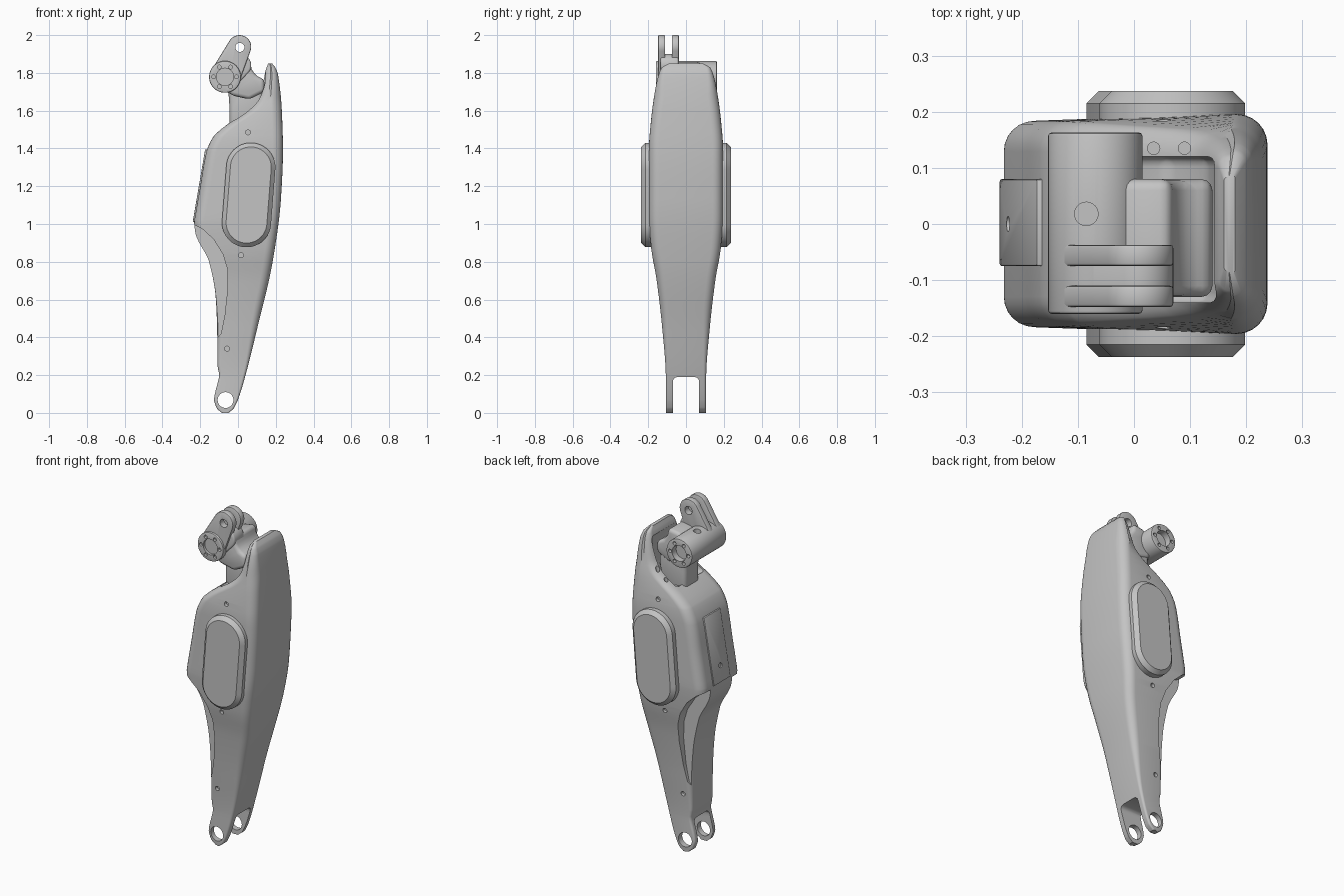
import bpy, bmesh
from math import sin, cos, pi, radians
from mathutils import Vector
from mathutils.geometry import convex_hull_2d

if "Cube" in bpy.data.objects:
    bpy.data.objects.remove(bpy.data.objects["Cube"])

grey = bpy.data.materials.new("plain grey")
grey.use_nodes = True
grey.diffuse_color = (0.55, 0.55, 0.55, 1)
grey.node_tree.nodes["Principled BSDF"].inputs["Base Color"].default_value = grey.diffuse_color


def activate(ob):
    bpy.ops.object.select_all(action='DESELECT')
    ob.select_set(True)
    bpy.context.view_layer.objects.active = ob


def finish(name, bm):
    bmesh.ops.recalc_face_normals(bm, faces=bm.faces)
    me = bpy.data.meshes.new(name)
    bm.to_mesh(me)
    bm.free()
    ob = bpy.data.objects.new(name, me)
    bpy.context.collection.objects.link(ob)
    me.materials.append(grey)
    return ob


def circle(x, z, r, n=40):
    return [(x + r * cos(2 * pi * i / n), z + r * sin(2 * pi * i / n)) for i in range(n)]


def hull(points):
    return [points[i] for i in convex_hull_2d(points)]


def prism(name, outline, y0, y1, bevel=0, segments=3):
    """Extrude an x-z outline along y, with optional rounded edges."""
    bm = bmesh.new()
    near = [bm.verts.new((x, y0, z)) for x, z in outline]
    far = [bm.verts.new((x, y1, z)) for x, z in outline]
    bm.faces.new(near)
    bm.faces.new(far)
    for i in range(len(near)):
        bm.faces.new((near[i - 1], near[i], far[i], far[i - 1]))
    ob = finish(name, bm)
    if bevel:
        mod = ob.modifiers.new("edges", 'BEVEL')
        mod.width, mod.segments, mod.limit_method = bevel, segments, 'ANGLE'
        mod.angle_limit = radians(25)
        activate(ob)
        bpy.ops.object.modifier_apply(modifier=mod.name)
    return ob


def rod(x, z, r, y0, y1):
    return prism("cutter", circle(x, z, r, 24), y0, y1)


def turned_rod(place, r, depth, rotation):
    bpy.ops.mesh.primitive_cylinder_add(vertices=24, radius=r, depth=depth, location=place, rotation=rotation)
    return bpy.context.object


def cut(target, cutters):
    for cutter in cutters:
        cutter.hide_render = True
        mod = target.modifiers.new("cut", 'BOOLEAN')
        mod.operation, mod.solver, mod.object = 'DIFFERENCE', 'EXACT', cutter
        activate(target)
        bpy.ops.object.modifier_apply(modifier=mod.name)
        bpy.data.objects.remove(cutter)


def smooth_curve(points):
    """Monotone cubic through (z, value) points."""
    slopes = [(b[1] - a[1]) / (b[0] - a[0]) for a, b in zip(points, points[1:])]
    tangents = [slopes[0]]
    for s, t in zip(slopes, slopes[1:]):
        tangents.append(2 * s * t / (s + t) if s * t > 0 else 0)
    tangents.append(slopes[-1])

    def value(z):
        i = max(k for k in range(len(slopes)) if k == 0 or points[k][0] <= z)
        (a, p), (b, q) = points[i], points[i + 1]
        h, t = b - a, (z - a) / (b - a)
        return (p * (1 + 2 * t) * (1 - t) ** 2 + q * t * t * (3 - 2 * t)
                + h * t * (1 - t) * (tangents[i] * (1 - t) - tangents[i + 1] * t))
    return value


# Shell profiles by height
back_points = [(0, -.085), (.02, -.11), (.07, -.127), (.12, -.118), (.2, -.1), (.25, -.108),
               (.42, -.11), (.6, -.117), (.8, -.153), (.95, -.225), (1.01, -.232), (1.05, -.226),
               (1.2, -.2), (1.38, -.168), (1.46, -.132), (1.53, -.053), (1.59, .037),
               (1.65, .095), (1.74, .127), (1.82, .148), (1.85, .16)]
front_points = [(0, -.05), (.02, -.025), (.07, 0), (.2, .04), (.44, .1), (.81, .185),
                (1.13, .227), (1.39, .238), (1.6, .232), (1.79, .212), (1.83, .197), (1.85, .18)]
width_points = [(0, .105), (.2, .107), (.44, .125), (.7, .155), (.88, .185), (1.05, .196),
                (1.4, .196), (1.55, .185), (1.7, .165), (1.79, .145), (1.83, .127), (1.85, .09)]
round_points = [(0, .01), (.2, .015), (.6, .045), (1.2, .055), (1.85, .055)]
back, front, width, rounding = map(smooth_curve, (back_points, front_points, width_points, round_points))

# Main shell, lofted through rounded sections
levels = sorted({p[0] for p in back_points + front_points} | {round(i * .03, 2) for i in range(61)})
bm = bmesh.new()
rings = []
for z in levels:
    x0, x1, half = back(z), front(z), width(z)
    r = min(rounding(z), (x1 - x0) * .45, half * .45)
    ring = []
    for k, (sx, sy) in enumerate(((1, 1), (-1, 1), (-1, -1), (1, -1))):
        side = half if sx > 0 else half * .94
        cx = x1 - r if sx > 0 else x0 + r
        for j in range(7):
            a = pi / 2 * (k + j / 6)
            ring.append(bm.verts.new((cx + r * cos(a), sy * (side - r) + r * sin(a), z)))
    rings.append(ring)
for low, high in zip(rings, rings[1:]):
    for i in range(len(low)):
        bm.faces.new((low[i - 1], low[i], high[i], high[i - 1]))
bm.faces.new(rings[0])
bm.faces.new(rings[-1])
shell = finish("leg_shell", bm)

# Fork slot, pin hole, top pocket, calf scoops and screw holes
scoop = [(-.25, 1.005), (-.19, .975), (-.13, .92), (-.08, .84), (-.056, .76), (-.055, .66),
         (-.07, .52), (-.09, .42), (-.12, .38), (-.25, .38)]
pocket = [(-.02, 1.54), (.06, 1.53), (.13, 1.58), (.157, 1.68), (.145, 1.81), (0, 1.9), (-.1, 1.7)]
cutters = [prism("cutter", [(-.3, -.1), (.3, -.1), (.3, .19), (-.3, .19)], -.07, .07, .025),
           rod(-.066, .068, .042, -.2, .2),
           prism("cutter", pocket, -.14, .12, .018)]
for s in (-1, 1):
    cutters.append(prism("cutter", scoop, s * .1, s * .3))
    for x, z in ((.053, 1.485), (.016, .835), (-.058, .34)):
        cutters.append(rod(x, z, .013, s * (width(z) - .025), s * .3))
for x, y in ((.035, .135), (.09, .135)):
    cutters.append(turned_rod((x, y, 1.65), .011, .2, (0, 0, 0)))
cut(shell, cutters)

# Side pads
for side, s in (("left", 1), ("right", -1)):
    outline = hull(circle(.068, 1.3, .13, 64) + circle(.045, 1.007, .13, 64))
    prism("side_pad_" + side, outline, s * .15, s * .237, .022, 1)

# Rear mounting plate
plate = prism("rear_plate", [(-.24, 1.01), (-.174, 1.395), (-.14, 1.39), (-.19, 1.01)], -.075, .08, .004, 2)
cut(plate, [turned_rod((-.24, 0, z), .014, .06, (0, pi / 2, 0)) for z in (1.1, 1.28)])

# Upper joint: barrel
jx, jz = -.069, 1.779
barrel = prism("joint_barrel", circle(jx, jz, .084, 64), -.16, .163, .006, 2)
cutters = [turned_rod((-.085, .018, 1.85), .021, .1, (0, 0, 0))]
for y0, y1 in ((-.2, -.145), (.125, .2)):
    cutters.append(rod(jx, jz, .046, y0, y1))
    for x, z in circle(jx, jz, .06, 6):
        cutters.append(rod(x, z, .01, y0, y1))
cut(barrel, cutters)

# Upper joint: twin lugs with pin holes
lug_outline = hull(circle(jx, jz, .08, 48) + circle(.008, 1.938, .062, 48))
for name, y0, y1 in (("lug_front", -.148, -.11), ("lug_rear", -.075, -.037)):
    lug = prism(name, lug_outline, y0, y1, .006, 2)
    cut(lug, [rod(.01, 1.935, .024, -.2, 0)] +
        ([rod(jx, jz, .072, -.2, -.05)] if name == "lug_front" else []))

# Upper joint: web between lugs, saddle and neck
prism("lug_web", hull(circle(jx, jz, .075) + circle(.01, 1.84, .06)), -.135, -.04, .01)
prism("joint_saddle", [(-.08, 1.72), (-.03, 1.68), (.06, 1.66), (.14, 1.7), (.14, 1.765), (.095, 1.785),
                       (.072, 1.82), (.065, 1.86), (0, 1.85), (-.06, 1.82)], -.13, .08, .02)
prism("joint_neck", [(-.07, 1.74), (-.05, 1.69), (-.045, 1.62), (-.045, 1.5), (.1, 1.5), (.13, 1.62),
                     (.135, 1.72), (.05, 1.78)], -.065, .072, .025)

# Smooth shading with sharp edges kept
for ob in list(bpy.context.scene.objects):
    if ob.type == 'MESH' and grey.name in ob.data.materials:
        activate(ob)
        bpy.ops.object.shade_smooth_by_angle(angle=radians(32))
